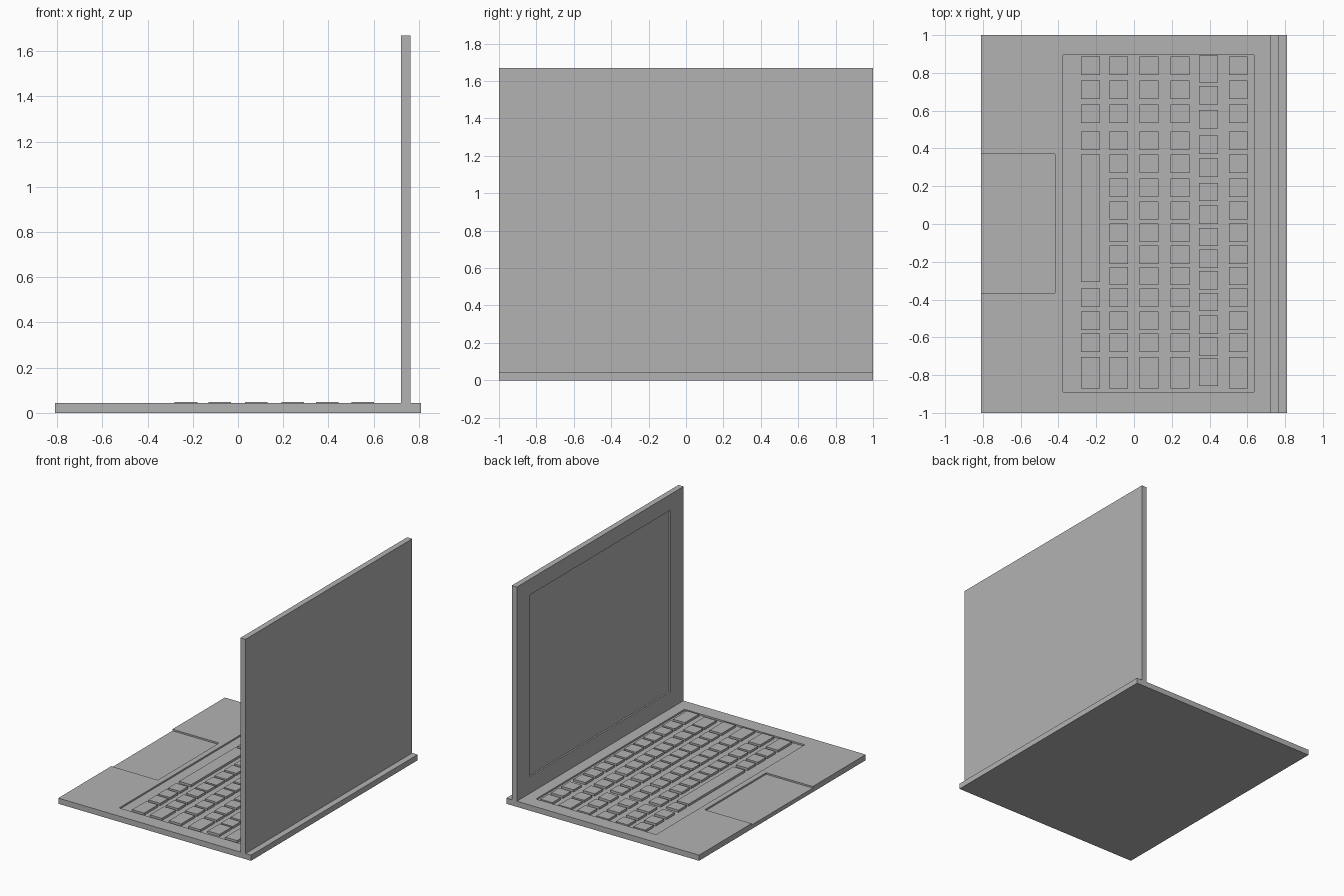
import bpy

if "Cube" in bpy.data.objects:
    bpy.data.objects.remove(bpy.data.objects["Cube"], do_unlink=True)

grey = bpy.data.materials.new("plain_grey")
grey.use_nodes = True
grey.diffuse_color = (0.45, 0.45, 0.45, 1)
grey.node_tree.nodes["Principled BSDF"].inputs["Base Color"].default_value = (0.45, 0.45, 0.45, 1)

DECK = 0.043      # top of the base
SINK = 0.012      # depth of the recesses
KEY_TOP = 0.048


def box(name, x, y, z):
    """Axis-aligned box from (min, max) pairs."""
    bpy.ops.mesh.primitive_cube_add(size=1)
    ob = bpy.context.object
    ob.name = name
    for v in ob.data.vertices:
        v.co = [(a + b) / 2 + c * (b - a) for c, (a, b) in zip(v.co, (x, y, z))]
    ob.data.materials.append(grey)
    return ob


def carve(target, x, y, z):
    """Cut a box-shaped recess out of the target."""
    cutter = box("recess_cutter", x, y, z)
    cutter.hide_render = True
    mod = target.modifiers.new("recess", 'BOOLEAN')
    mod.operation = 'DIFFERENCE'
    mod.solver = 'EXACT'
    mod.object = cutter
    bpy.context.view_layer.objects.active = target
    bpy.ops.object.modifier_apply(modifier=mod.name)
    bpy.data.objects.remove(cutter, do_unlink=True)


# Base with keyboard well and trackpad open to the edge
base = box("base", (-0.81, 0.81), (-1, 1), (0, DECK))
carve(base, (-0.375, 0.635), (-0.89, 0.895), (DECK - SINK, 0.1))
carve(base, (-0.9, -0.418), (-0.365, 0.37), (DECK - SINK, 0.1))

# Upright lid with sunken display
lid = box("lid", (0.721, 0.764), (-1, 1), (DECK, 1.67))
carve(lid, (0.6, 0.721 + SINK), (-0.845, 0.845), (0.17, 1.55))

# Keys: x centre of each line, far edge of each key along the line
KEY = 0.097
lines = [-0.23, -0.081, 0.08, 0.243, 0.395, 0.552]
edges = [0.887, 0.76, 0.633, 0.49, 0.368, 0.24, 0.12, 0.002,
         -0.114, -0.227, -0.342, -0.463, -0.58, -0.703]
last = len(edges) - 1

for n, cx in enumerate(lines):
    for k, top in enumerate(edges):
        low = top - KEY
        if k == last:
            low = -0.87
        if n == 0 and k == 4:
            low = -0.307              # long space bar
        elif n == 0 and 4 < k < 10:
            continue
        if n == 4:                    # staggered line
            if k == 0:
                top, low = 0.892, 0.75
            elif k == last:
                top, low = -0.713, -0.857
            else:
                shift = 0.03 if k < 3 else 0.022
                top, low = top - shift, low - shift
        name = "space_bar" if (n, k) == (0, 4) else f"key_{n + 1}_{k + 1}"
        box(name, (cx - 0.05, cx + 0.05), (low, top), (DECK - SINK, KEY_TOP))
